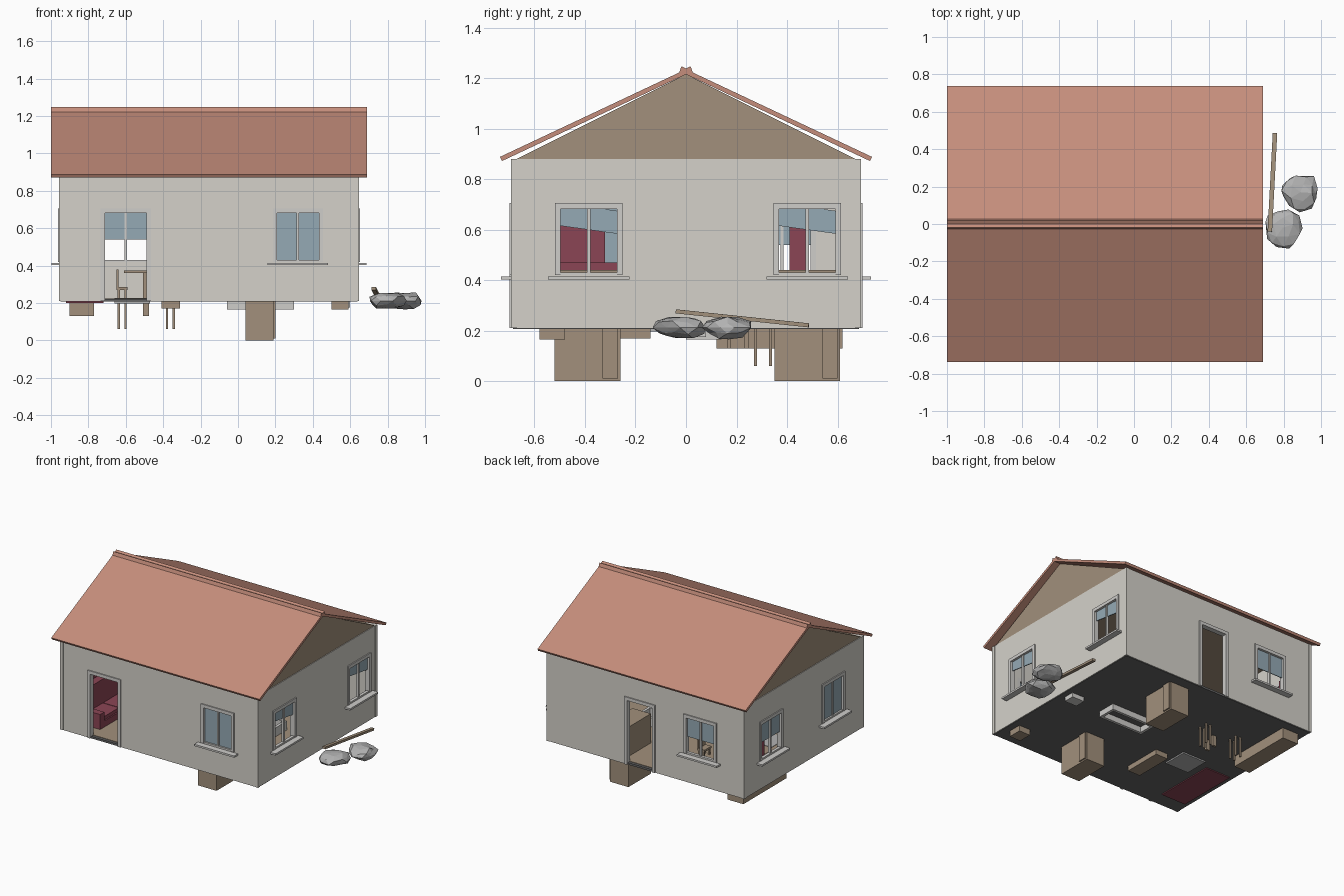
import bpy, bmesh, math, random
from mathutils import Vector

if "Cube" in bpy.data.objects:
    bpy.data.objects.remove(bpy.data.objects["Cube"])

def mat(name, r, g, b):
    m = bpy.data.materials.new(name)
    m.diffuse_color = (r, g, b, 1)
    m.use_nodes = True
    m.node_tree.nodes["Principled BSDF"].inputs["Base Color"].default_value = m.diffuse_color
    return m

PLASTER = mat("plaster", .66, .64, .59)
TRIM = mat("trim", .62, .61, .59)
TILE = mat("roof_tile", .56, .27, .20)
WOOD = mat("wood", .36, .28, .20)
RED = mat("red_fabric", .26, .06, .09)
GLASS = mat("glass", .30, .40, .46)
DARK = mat("dark_floor", .13, .13, .13)
STONE = mat("stone", .45, .45, .45)

def mesh_object(name, bm, m=None):
    me = bpy.data.meshes.new(name)
    bmesh.ops.recalc_face_normals(bm, faces=bm.faces)
    bm.to_mesh(me)
    bm.free()
    ob = bpy.data.objects.new(name, me)
    bpy.context.collection.objects.link(ob)
    if m:
        me.materials.append(m)
    return ob

def boxes(name, specs, m=None):
    """One object from boxes given as (x0, x1, y0, y1, z0, z1)."""
    bm = bmesh.new()
    for x0, x1, y0, y1, z0, z1 in specs:
        vs = bmesh.ops.create_cube(bm, size=1)["verts"]
        for v in vs:
            v.co = ((x0 + x1) / 2 + v.co.x * (x1 - x0),
                    (y0 + y1) / 2 + v.co.y * (y1 - y0),
                    (z0 + z1) / 2 + v.co.z * (z1 - z0))
    return mesh_object(name, bm, m)

def prism(name, profile, x0, x1, m):
    """Closed (y, z) profile extruded along x."""
    bm = bmesh.new()
    f = bm.faces.new([bm.verts.new((x0, y, z)) for y, z in profile])
    ext = bmesh.ops.extrude_face_region(bm, geom=[f])["geom"]
    bmesh.ops.translate(bm, vec=(x1 - x0, 0, 0),
                        verts=[g for g in ext if isinstance(g, bmesh.types.BMVert)])
    return mesh_object(name, bm, m)

X0, X1, Y, Z0, Z1, T = -.955, .645, .69, .21, .88, .025

def wall(name, axis, face, out, span, openings):
    """Wall with framed openings. face = outer plane, out = outward sign."""
    def put(a, b, d0, d1, z0, z1):
        d = sorted((face + out * d0, face + out * d1))
        return (a, b, *d, z0, z1) if axis == "x" else (*d, a, b, z0, z1)
    parts, cursor = [], span[0]
    for i, (a, b, z0, z1, kind) in enumerate(openings):
        parts.append(put(cursor, a, -T, 0, Z0, Z1))
        parts.append(put(a, b, -T, 0, z1, Z1))
        if z0 > Z0 + .02:
            parts.append(put(a, b, -T, 0, Z0, z0))
        cursor = b
        w, mid = .018, (a + b) / 2
        frame = [put(a - .004, a + w, -.03, .008, z0, z1 - w),
                 put(b - w, b + .004, -.03, .008, z0, z1 - w),
                 put(a - .004, b + .004, -.03, .008, z1 - w, z1 + .006)]
        if kind != "door":
            frame += [put(mid - .006, mid + .006, -.018, 0, z0, z1 - w),
                      put(a, b, -.018, .004, z0, z0 + .01),
                      put(a - .032, b + .032, -.02, .043, z0 - .018, z0 - .005)]
        boxes(f"{name}_frame_{i}", frame, TRIM)
        # Whole panes, half panes or slipped panes
        if kind in ("pane", "half"):
            low = z0 if kind == "pane" else z0 + .12
            boxes(f"{name}_glass_{i}", [put(a, b, -.014, -.009, low, z1)], GLASS)
        elif kind == "slipped":
            g = boxes(f"{name}_glass_{i}", [(-.003, .003, -.125, .125, -.045, .045)], GLASS)
            g.location = (face - out * .012, mid, .645)
            g.rotation_euler.x = math.radians(-8)
    parts.append(put(cursor, span[1], -T, 0, Z0, Z1))
    boxes(name, parts, PLASTER)

# Walls with doors and windows
wall("front_wall", "x", -Y, -1, (X0, X1), [(-.73, -.47, Z0, .70, "door"), (.19, .45, .42, .70, "pane")])
wall("back_wall", "x", Y, 1, (X0, X1), [(-.73, -.47, .42, .70, "half"), (-.23, .01, Z0, .70, "door")])
side = (-Y + T, Y - T)
wall("right_wall", "y", X1, 1, side, [(-.515, -.255, .42, .70, "slipped"), (.35, .61, .42, .70, "slipped")])
wall("left_wall", "y", X0, -1, side, [(-.47, -.21, .42, .70, "pane"), (.25, .51, .42, .70, "half")])
boxes("corner_posts", [(x - .012, x + .012, y - .012, y + .012, Z0, Z1)
                       for x in (X0 + .009, X1 - .009) for y in (-Y + .009, Y - .009)], PLASTER)
boxes("floor", [(X0 + .005, X1 - .005, -Y + .005, Y - .005, .207, .222)], DARK)
boxes("floorboards", [(X0 + T, X1 - T, -Y + T, Y - T, .222, .225)], WOOD)

# Gable and roof
prism("gable", [(-.67, Z1), (.67, Z1), (0, 1.215)], X0 + .005, X1 - .005, WOOD)
for s, n in ((-1, "front"), (1, "back")):
    prism(n + "_roof_slope", [(0, 1.215), (s * .728, .872), (s * .737, .888), (0, 1.235)], -1, .69, TILE)
    prism(n + "_ridge_cap", [(0, 1.225), (s * .027, 1.222), (s * .018, 1.247), (0, 1.238)], -1, .69, TILE)

# Cabinets, sideboard and benches standing through the floor
for n, y0, y1 in (("front", -.52, -.26), ("back", .35, .61)):
    boxes(n + "_cabinet", [(.04, .19, y0, y1, 0, .44), (.19, .2, y0 + .19, y1 - .01, .01, .43)], WOOD)
boxes("sideboard", [(-.90, -.77, .12, .62, .13, .30)], WOOD)
boxes("low_bench", [(-.41, -.31, -.43, -.14, .17, .26)], WOOD)
boxes("bedside_box", [(.50, .59, -.58, -.48, .165, .28)], WOOD)
boxes("small_basin", [(.50, .60, 0, .08, .175, .27)], TRIM)
boxes("tub", [(-.06, .30, 0, .02, .165, .29), (-.06, .30, .12, .14, .165, .29),
              (-.06, -.04, .02, .12, .165, .29), (.28, .30, .02, .12, .165, .29)], TRIM)
boxes("rug", [(-.66, -.47, -.23, -.05, .197, .228)], STONE)

# Sofa and curtains
boxes("sofa", [(-.90, -.72, -.57, -.11, .2, .27), (-.92, -.86, -.57, -.11, .2, .47),
               (-.90, -.72, -.57, -.52, .2, .335), (-.90, -.72, -.16, -.11, .2, .335),
               (-.86, -.73, -.515, -.34, .27, .295), (-.86, -.73, -.335, -.165, .27, .295)], RED)
boxes("curtains", [(-.925, -.915, a, b, .4, .71) for a, b in ((-.53, -.32), (.41, .48))], RED)

# Dining table and two chairs
boxes("table", [(-.61, -.40, .14, .27, .36, .375)] +
      [(x - .008, x + .008, y - .008, y + .008, .13, .36) for x in (-.50, -.485) for y in (.17, .24)], WOOD)
for n, x0, back in (("left", -.62, -.645), ("right", -.362, -.34)):
    legs = [(x - .006, x + .006, y - .006, y + .006, .06, .27)
            for x in (x0 - .018, x0 + .018) for y in (.275, .335)]
    boxes(n + "_chair", legs + [(x0 - .03, x0 + .03, .265, .345, .27, .285),
                                (back - .005, back + .005, .265, .345, .285, .38)], WOOD)

# Rubble and fallen plank by the right wall
random.seed(4)
for i, (x, y, ang) in enumerate(((.795, -.02, .3), (.89, .17, 1.2))):
    bm = bmesh.new()
    bmesh.ops.create_icosphere(bm, subdivisions=2, radius=1)
    for v in bm.verts:
        k = random.uniform(.82, 1.12)
        v.co = Vector((v.co.x * .102, v.co.y * .108, v.co.z * .046)) * k
    rock = mesh_object(f"rubble_{i}", bm, STONE)
    rock.location, rock.rotation_euler.z = (x, y, .212), ang
plank = boxes("fallen_plank", [(-.012, .012, -.265, .265, -.008, .008)], WOOD)
plank.location = (.74, .223, .249)
plank.rotation_euler = (math.radians(-6), 0, math.radians(-3))
